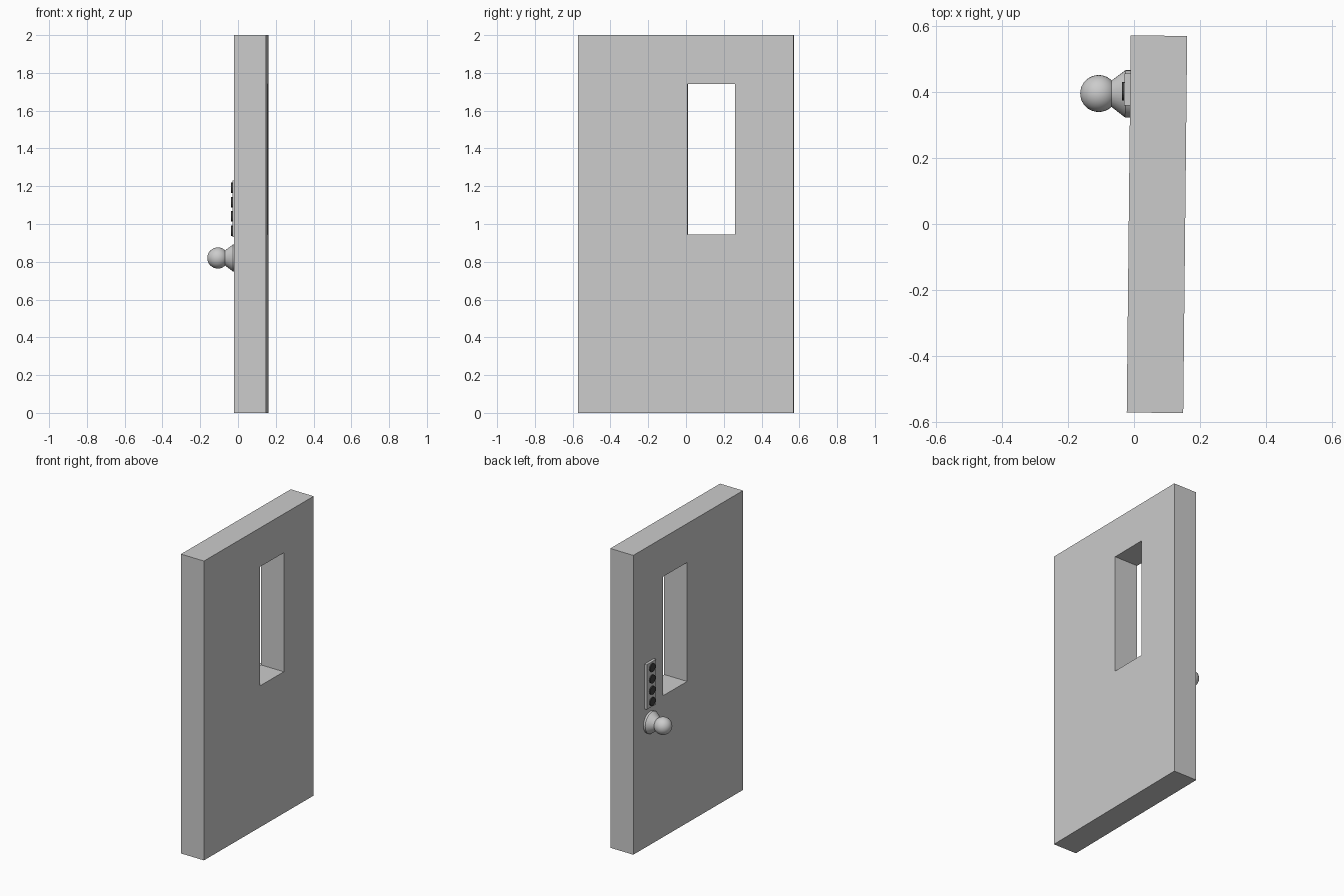
import bpy, bmesh, math
from mathutils import Matrix

if "Cube" in bpy.data.objects:
    bpy.data.objects.remove(bpy.data.objects["Cube"])

TILT = Matrix.Rotation(math.radians(-0.6), 4, 'Z')  # door hangs slightly ajar


def material(name, grey):
    m = bpy.data.materials.new(name)
    m.diffuse_color = (grey, grey, grey, 1)
    m.use_nodes = True
    m.node_tree.nodes["Principled BSDF"].inputs["Base Color"].default_value = m.diffuse_color
    return m


def finish(name, bm, mat=None, smooth=False):
    bmesh.ops.recalc_face_normals(bm, faces=bm.faces)
    me = bpy.data.meshes.new(name)
    bm.to_mesh(me)
    bm.free()
    ob = bpy.data.objects.new(name, me)
    bpy.context.collection.objects.link(ob)
    ob.matrix_world = TILT
    if mat:
        me.materials.append(mat)
    if smooth:
        bpy.context.view_layer.objects.active = ob
        ob.select_set(True)
        bpy.ops.object.shade_smooth_by_angle(angle=math.radians(35))
        ob.select_set(False)
    return ob


def box(name, x, y, z, mat=None):
    bm = bmesh.new()
    size = [b - a for a, b in (x, y, z)]
    mid = [(a + b) / 2 for a, b in (x, y, z)]
    bmesh.ops.create_cube(bm, size=1, matrix=Matrix.Translation(mid) @ Matrix.Diagonal((*size, 1)))
    return finish(name, bm, mat)


def lathe(name, profile, y, z, steps, mat=None, smooth=False):
    """Spin (x, radius) points about an axis along x."""
    bm = bmesh.new()
    vs = [bm.verts.new((x, y, z + r)) for x, r in profile]
    es = [bm.edges.new(p) for p in zip(vs, vs[1:])]
    bmesh.ops.spin(bm, geom=vs + es, cent=(0, y, z), axis=(1, 0, 0),
                   angle=math.tau, steps=steps, use_merge=True)
    bmesh.ops.remove_doubles(bm, verts=bm.verts, dist=1e-5)
    return finish(name, bm, mat, smooth)


# Door slab with window opening: ring of quads, extruded through the thickness
FACE, BACK = -0.016, 0.155
bm = bmesh.new()
rings = []
for x in (FACE, BACK):
    for y0, y1, z0, z1 in ((-0.571, 0.571, 0, 2), (0.01, 0.26, 0.945, 1.74)):
        rings.append([bm.verts.new((x, y, z)) for y, z in ((y0, z0), (y1, z0), (y1, z1), (y0, z1))])
for a, b in ((0, 1), (1, 3), (3, 2), (2, 0)):
    for i in range(4):
        j = (i + 1) % 4
        bm.faces.new((rings[a][i], rings[a][j], rings[b][j], rings[b][i]))
finish("door_slab", bm)

# Knob and its flared base plate
KY, KZ, KX, R = 0.394, 0.82, -0.111, 0.056
lathe("knob_base", [(FACE + 0.005, 0), (FACE + 0.005, 0.072), (-0.030, 0.072),
                    (-0.072, 0.04), (-0.072, 0)], KY, KZ, 32, smooth=True)
lathe("knob_ball", [(KX - R * math.cos(math.pi * i / 16), R * math.sin(math.pi * i / 16))
                    for i in range(17)], KY, KZ, 32, smooth=True)

# Keypad plate and four round buttons
box("keypad_plate", (-0.034, FACE + 0.005), (0.358, 0.455), (0.93, 1.23), material("plate_grey", 0.6))
dark = material("button_dark", 0.05)
for i in range(4):
    lathe(f"keypad_button_{i + 1}", [(-0.030, 0), (-0.030, 0.028), (-0.041, 0.028), (-0.041, 0)],
          0.402, 0.965 + i * 0.0755, 16, dark)
